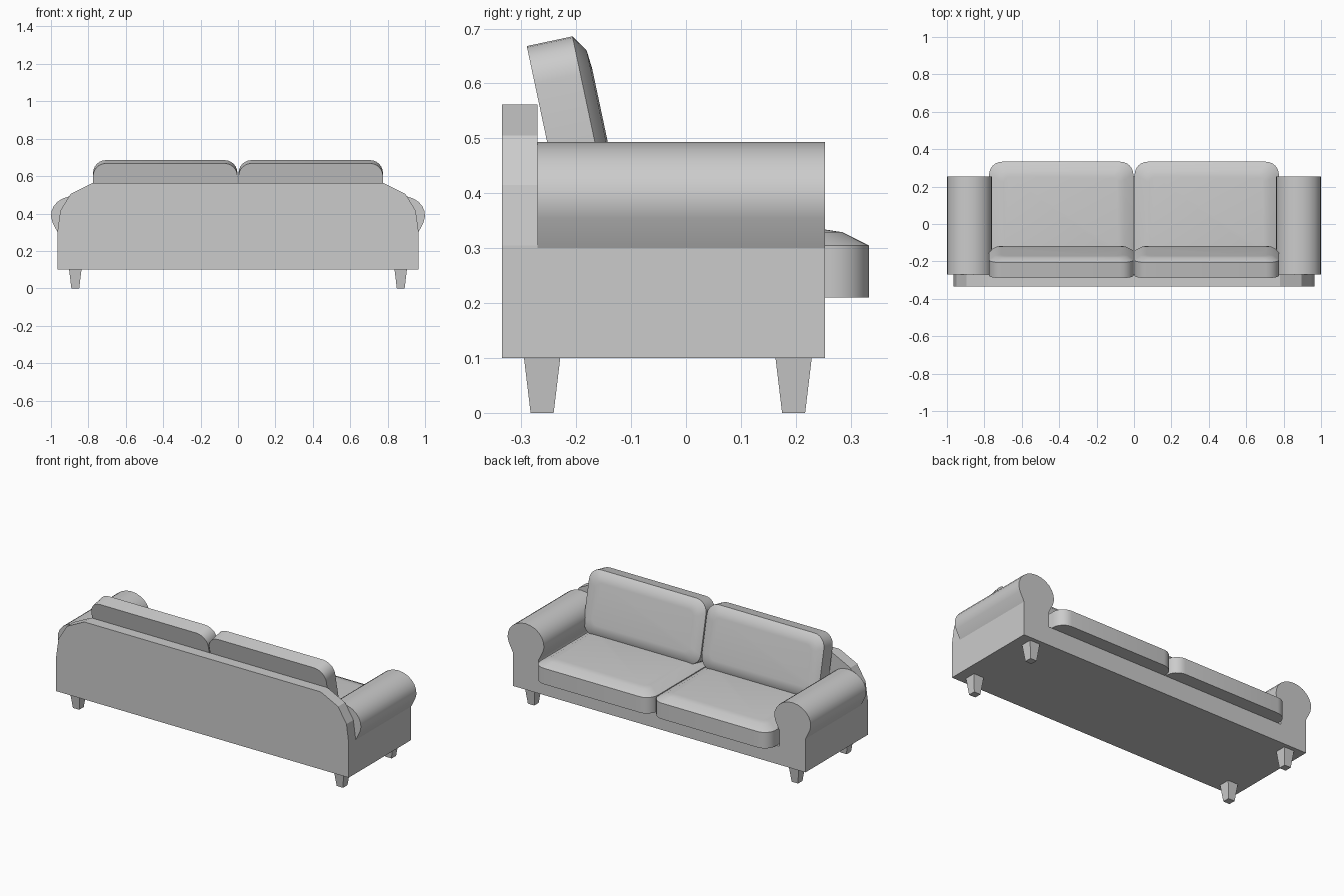
import bpy, bmesh, math
from mathutils import Matrix, Vector

cube = bpy.data.objects.get("Cube")
if cube:
    bpy.data.objects.remove(cube, do_unlink=True)

grey = bpy.data.materials.new("Grey fabric")
grey.use_nodes = True
colour = (0.6, 0.6, 0.6, 1)
grey.diffuse_color = colour
grey.node_tree.nodes["Principled BSDF"].inputs["Base Color"].default_value = colour


def loft(name, loops, smooth=None, matrix=None):
    """Skin a stack of matching closed loops and cap both ends."""
    bm = bmesh.new()
    rings = [[bm.verts.new(p) for p in loop] for loop in loops]
    n = len(rings[0])
    for a, b in zip(rings, rings[1:]):
        for i in range(n):
            j = (i + 1) % n
            bm.faces.new((a[i], a[j], b[j], b[i]))
    bm.faces.new(rings[0][::-1])
    bm.faces.new(rings[-1])
    bmesh.ops.recalc_face_normals(bm, faces=bm.faces)
    mesh = bpy.data.meshes.new(name)
    bm.to_mesh(mesh)
    bm.free()
    mesh.materials.append(grey)
    obj = bpy.data.objects.new(name, mesh)
    bpy.context.collection.objects.link(obj)
    if matrix:
        obj.matrix_world = matrix
    if smooth:
        bpy.ops.object.select_all(action='DESELECT')
        obj.select_set(True)
        bpy.context.view_layer.objects.active = obj
        bpy.ops.object.shade_smooth_by_angle(angle=math.radians(smooth))
    return obj


def extrude_y(name, profile, y0, y1, smooth=None):
    return loft(name, [[(x, y, z) for x, z in profile] for y in (y0, y1)], smooth)


def mirrored(half):
    return half + [(-x, z) for x, z in reversed(half)]


def rounded_rect(w, h, r, z, inset=0):
    """Rounded rectangle centred on x, rising from y = 0."""
    pts = []
    ri = max(r - inset * 0.5, 0.02)
    for k, (sx, sy) in enumerate(((1, 1), (-1, 1), (-1, -1), (1, -1))):
        cx = sx * (w / 2 - inset - ri)
        cy = h / 2 + sy * (h / 2 - inset - ri)
        for i in range(7):
            a = math.radians(90 * k + 15 * i)
            pts.append((cx + ri * math.cos(a), cy + ri * math.sin(a), z))
    return pts


def cushion(name, w, h, rim, crown, matrix):
    loops = [rounded_rect(w, h, 0.07, 0), rounded_rect(w, h, 0.07, rim)]
    loops += [rounded_rect(w, h, 0.07, rim + up, inset) for inset, up in crown]
    return loft(name, loops, 40, matrix)


# Seat base between and under the arms
extrude_y("seat_base", mirrored([(0.965, 0.1), (0.965, 0.3), (0.795, 0.3), (0.795, 0.21)]),
          -0.27, 0.253)

# Back panel with sloped shoulders
extrude_y("back_panel", mirrored([(0.965, 0.1), (0.965, 0.305), (0.95, 0.415),
                                  (0.895, 0.505), (0.78, 0.562)]), -0.335, -0.27)

tilt = math.radians(12)
s, c = math.sin(tilt), math.cos(tilt)
for side, label in ((1, "left"), (-1, "right")):
    # Rolled arm
    roll = [(0.965, 0.3)]
    for i in range(15):
        a = math.radians(-20 + 220 * i / 14)
        roll.append((0.88 + 0.12 * math.cos(a), 0.39 + 0.103 * math.sin(a)))
    roll.append((0.795, 0.3))
    extrude_y(label + "_arm", [(side * x, z) for x, z in roll], -0.27, 0.253, 35)

    # Seat cushion
    cushion(label + "_seat_cushion", 0.772, 0.583, 0.095,
            [(0.048, 0.024), (0.08, 0.029)],
            Matrix.Translation((side * 0.389, -0.25, 0.21)))

    # Back cushion, leaning on the back panel
    turn = Matrix(((-1, 0, 0), (0, -s, c), (0, c, s))).to_4x4()
    height = 0.37
    place = Matrix.Translation((side * 0.389, -0.29 + height * s, 0.668 - height * c))
    cushion(label + "_back_cushion", 0.772, height, 0.085,
            [(0.03, 0.02), (0.065, 0.023)], place @ turn)

    # Tapered legs
    for y, end in ((0.196, "front"), (-0.262, "rear")):
        centre = Vector((side * 0.87, y, 0))
        loft(f"{label}_{end}_leg",
             [[centre + Vector((i * r, j * r, z)) for i, j in ((1, 1), (-1, 1), (-1, -1), (1, -1))]
              for r, z in ((0.021, 0), (0.033, 0.1))])
